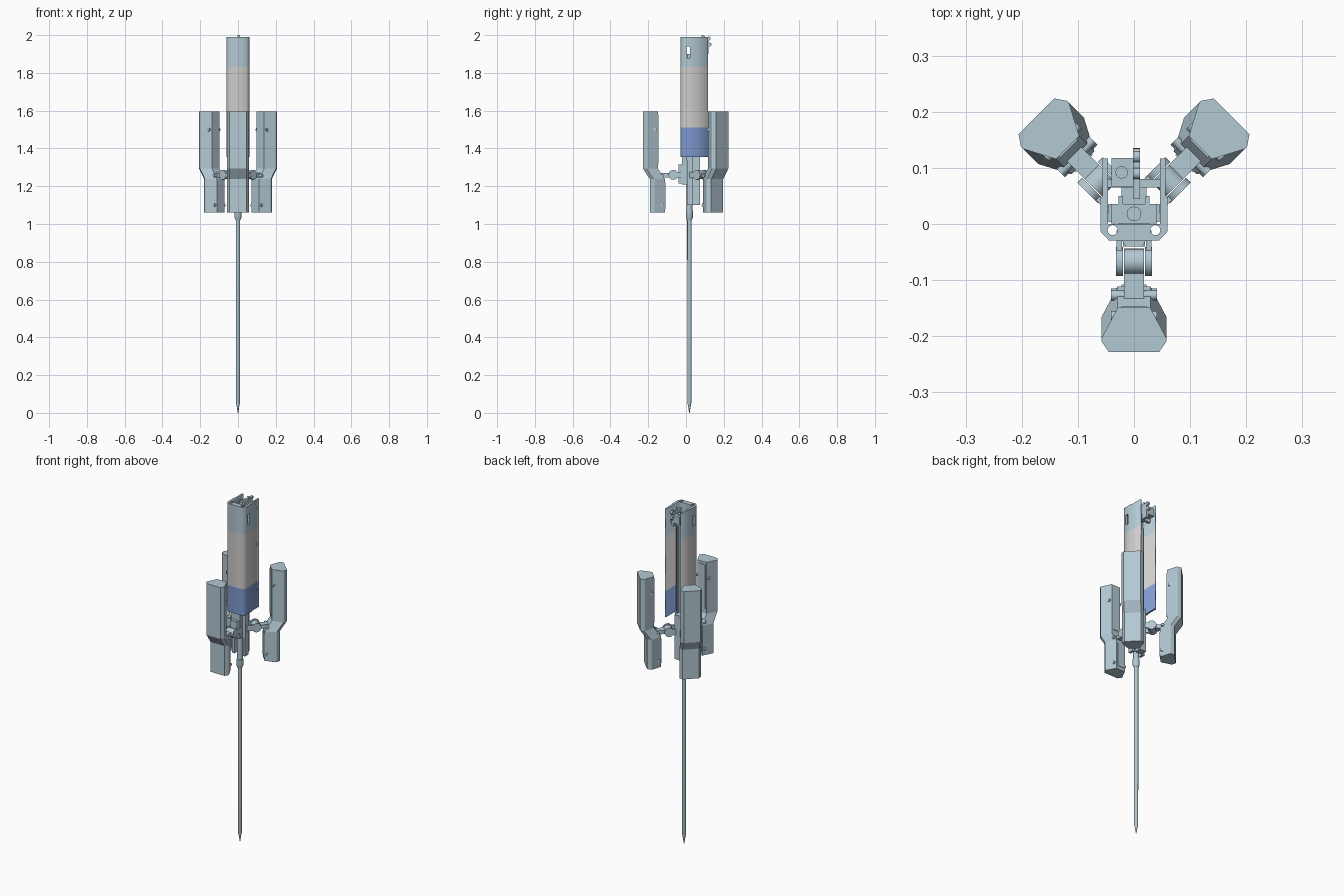
import bpy, bmesh, math
from mathutils import Matrix, Vector

old = bpy.data.objects.get("Cube")
if old:
    bpy.data.objects.remove(old, do_unlink=True)


def material(name, rgb):
    m = bpy.data.materials.new(name)
    m.use_nodes = True
    m.diffuse_color = (*rgb, 1)
    m.node_tree.nodes["Principled BSDF"].inputs["Base Color"].default_value = (*rgb, 1)
    return m


STEEL = material("pale_steel", (0.45, 0.58, 0.65))
GREY = material("light_grey", (0.62, 0.61, 0.60))
BLUE = material("medium_blue", (0.21, 0.32, 0.62))

AXIS_Y = 0.018  # y of the probe's long axis
HINGE_Z = 1.26


def finish(bm, name, mat, place=None):
    bmesh.ops.recalc_face_normals(bm, faces=bm.faces[:])
    mesh = bpy.data.meshes.new(name)
    bm.to_mesh(mesh)
    bm.free()
    mesh.materials.append(mat)
    ob = bpy.data.objects.new(name, mesh)
    if place:
        ob.matrix_world = place
    bpy.context.collection.objects.link(ob)
    return ob


def loft(name, rings, mat=STEEL, place=None):
    """Skin a stack of closed rings and cap both ends."""
    bm = bmesh.new()
    rows = [[bm.verts.new(p) for p in ring] for ring in rings]
    n = len(rows[0])
    for a, b in zip(rows, rows[1:]):
        for i in range(n):
            j = (i + 1) % n
            bm.faces.new((a[i], a[j], b[j], b[i]))
    bm.faces.new(rows[0])
    bm.faces.new(rows[-1])
    return finish(bm, name, mat, place)


def box(name, lo, hi, mat=STEEL, place=None):
    corners = [(lo[0], lo[1]), (hi[0], lo[1]), (hi[0], hi[1]), (lo[0], hi[1])]
    return loft(name, [[(x, y, z) for x, y in corners] for z in (lo[2], hi[2])], mat, place)


def smooth(ob):
    bpy.ops.object.select_all(action='DESELECT')
    ob.select_set(True)
    bpy.context.view_layer.objects.active = ob
    bpy.ops.object.shade_smooth_by_angle(angle=math.radians(35))


def turned(name, profile, centre=(0, 0, 0), axis='Z', place=None, sides=24):
    """Round part from (radius, position along axis) pairs."""
    turn = {'Z': Matrix(), 'X': Matrix.Rotation(math.pi / 2, 4, 'Y'),
            'Y': Matrix.Rotation(math.pi / 2, 4, 'X')}[axis]
    rings = []
    for r, h in profile:
        ring = []
        for i in range(sides):
            t = math.tau * i / sides
            ring.append(turn @ Vector((r * math.cos(t), r * math.sin(t), h)) + Vector(centre))
        rings.append(ring)
    ob = loft(name, rings, STEEL, place)
    smooth(ob)
    return ob


def pierced_prism(name, outline, holes, z0, z1, mat):
    """Extruded outline with round holes."""
    cu = bpy.data.curves.new(name, 'CURVE')
    cu.dimensions = '2D'
    cu.fill_mode = 'BOTH'
    cu.extrude = (z1 - z0) / 2
    loops = [outline]
    for cx, cy, r in holes:
        loops.append([(cx + r * math.cos(math.tau * i / 16), cy + r * math.sin(math.tau * i / 16))
                      for i in range(16)])
    for loop in loops:
        sp = cu.splines.new('POLY')
        sp.points.add(len(loop) - 1)
        for pt, (x, y) in zip(sp.points, loop):
            pt.co = (x, y, 0, 1)
        sp.use_cyclic_u = True
    cu.materials.append(mat)
    ob = bpy.data.objects.new(name, cu)
    ob.location.z = (z0 + z1) / 2
    bpy.context.collection.objects.link(ob)
    bpy.ops.object.select_all(action='DESELECT')
    ob.select_set(True)
    bpy.context.view_layer.objects.active = ob
    bpy.ops.object.convert(target='MESH')
    return ob


# Probe rod with pointed tip, collar and upper sleeve
turned("probe_rod", [(0.0015, 0), (0.006, 0.03), (0.011, 0.055), (0.0115, 1.04)], (0, AXIS_Y, 0))
turned("rod_collar", [(0.013, 1.02), (0.019, 1.035), (0.019, 1.07), (0.016, 1.07), (0.016, 1.22)],
       (0, AXIS_Y, 0))

# Upper housing: open-backed channel in three coloured lengths
half = [(0.045, -0.029), (0.06, -0.013), (0.06, 0.045), (0.056, 0.052), (0.056, 0.117),
        (0.046, 0.117), (0.046, 0.0)]
channel = half + [(-x, y) for x, y in reversed(half)]
bores = [(s * 0.038, -0.011, 0.009) for s in (-1, 1)]
pierced_prism("housing_lower_band", channel, bores, 1.355, 1.51, BLUE)
pierced_prism("housing_middle_band", channel, bores, 1.51, 1.83, GREY)
head = pierced_prism("housing_head", channel, bores, 1.83, 1.99, STEEL)

# Slot through the sides of the head
slot = box("slot_cutter", (-0.1, 0.003, 1.88), (0.1, 0.022, 1.94))
slot.hide_render = True
slot.hide_viewport = True
cut = head.modifiers.new("side_slot", 'BOOLEAN')
cut.operation = 'DIFFERENCE'
cut.solver = 'EXACT'
cut.object = slot

# Inner drive inside the channel
box("drive_block", (-0.041, 0.001, 1.34), (0.041, 0.036, 1.87))
turned("drive_screw", [(0.013, 1.87), (0.013, 1.9)], (0, AXIS_Y, 0))
for s in (-1, 1):
    box("drive_guide", (s * 0.024 - 0.004, 0.036, 1.36), (s * 0.024 + 0.004, 0.05, 1.87))

# Latch at the top of the channel
box("latch_bridge", (-0.046, 0.065, 1.9), (0.046, 0.08, 1.93))
box("latch_plate", (-0.002, 0.045, 1.9), (0.011, 0.118, 1.985))
for y, z in ((0.125, 1.95), (0.12, 1.982), (0.09, 1.99)):
    turned("latch_knob", [(0.010, -0.006), (0.010, 0.006)], (0.0045, y, z), 'X', sides=16)
box("latch_motor", (-0.04, 0.066, 1.92), (-0.002, 0.118, 1.965))
turned("motor_shaft", [(0.011, 1.965), (0.011, 1.972)], (-0.022, 0.092, 0), sides=16)

# Carriage below the housing, with wedge nose and rear spine
box("carriage", (-0.027, -0.022, 1.21), (0.027, 0.036, 1.36))
box("carriage_back", (-0.045, 0.004, 1.21), (0.045, 0.036, 1.36))
nose = [(-0.036, -0.02), (0.036, -0.02), (0.02, -0.04), (-0.02, -0.04)]
box("nose_core", (-0.02, -0.04, 1.22), (0.02, -0.02, 1.31))
loft("carriage_nose", [[(x * 0.75, y, z) for x, y in nose] for z in (1.215, 1.315)])
box("rear_spine", (-0.022, 0.036, 1.1), (0.022, 0.075, 1.36))
for s in (-1, 1):
    box("side_rail", (s * 0.035 - 0.007, 0.006, 1.1), (s * 0.035 + 0.007, 0.036, 1.21))

# Three gripping fingers around the axis, modelled pointing to the front
right_edge = [(0.045, -0.246), (0.058, -0.227), (0.058, -0.222), (0.029, -0.167)]
section = right_edge + [(-x, y) for x, y in reversed(right_edge)]
SHIFT = 0.038  # inward step of the lower half

for label, angle in (("front", 0), ("left", 135), ("right", -135)):
    place = Matrix.Translation((0, AXIS_Y, 0)) @ Matrix.Rotation(math.radians(angle), 4, 'Z')

    stations = [(1.062, SHIFT), (1.237, SHIFT), (1.293, 0), (1.595, 0)]
    loft(label + "_finger", [[(x, y + dy, z) for x, y in section] for z, dy in stations], STEEL, place)

    # Inner facing strips and cross pins
    box(label + "_upper_strip", (-0.022, -0.17, 1.32), (0.022, -0.164, 1.58), STEEL, place)
    box(label + "_lower_strip", (-0.022, -0.132, 1.08), (0.022, -0.126, 1.22), STEEL, place)
    for y, z in ((-0.182, 1.5), (-0.145, 1.255), (-0.142, 1.1)):
        turned(label + "_pin", [(0.009, -0.041), (0.009, 0.041)], (0, y, z), 'X', place, 16)

    # Link arm, hinge drum and mounting lug
    box(label + "_arm", (-0.018, -0.165, HINGE_Z - 0.013), (0.018, -0.085, HINGE_Z + 0.009), STEEL, place)
    turned(label + "_arm_knuckle", [(0.023, -0.018), (0.023, 0.018)], (0, -0.085, HINGE_Z), 'X', place)
    for s in (-1, 1):
        turned(label + "_hinge_cheek", [(0.026, -0.006), (0.026, 0.006)],
               (s * 0.026, -0.085, HINGE_Z), 'X', place)
        box(label + "_hinge_lug", (s * 0.026 - 0.005, -0.085, HINGE_Z - 0.016),
            (s * 0.026 + 0.005, -0.03, HINGE_Z + 0.016), STEEL, place)
